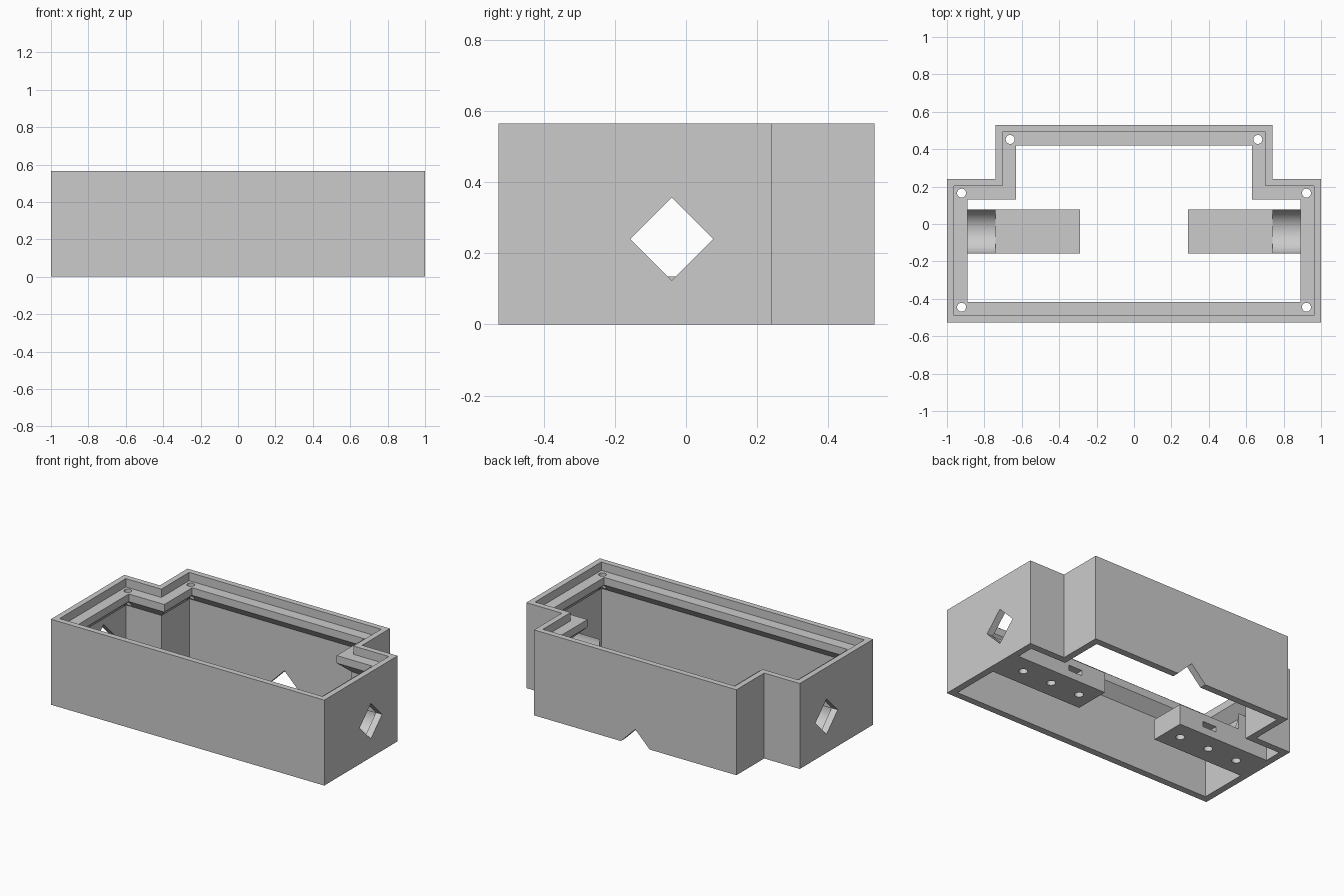
import bpy, bmesh, math
from mathutils import Matrix, Vector

cube = bpy.data.objects.get("Cube")
if cube:
    bpy.data.objects.remove(cube)

grey = bpy.data.materials.new("plain_grey")
grey.use_nodes = True
colour = (0.6, 0.6, 0.6, 1)
grey.diffuse_color = colour
grey.node_tree.nodes["Principled BSDF"].inputs["Base Color"].default_value = colour

HEIGHT = 0.565
AXIS_Y, AXIS_Z = -0.04, 0.24      # axis of the side openings and saddles
SADDLE_R = 0.117


def finish(bm, name):
    bmesh.ops.recalc_face_normals(bm, faces=bm.faces)
    mesh = bpy.data.meshes.new(name)
    bm.to_mesh(mesh)
    bm.free()
    mesh.materials.append(grey)
    obj = bpy.data.objects.new(name, mesh)
    bpy.context.collection.objects.link(obj)
    return obj


def prism(name, points, offset):
    """Extrude a closed polygon by an offset vector."""
    bm = bmesh.new()
    face = bm.faces.new([bm.verts.new(p) for p in points])
    new = bmesh.ops.extrude_face_region(bm, geom=[face])["geom"]
    verts = [v for v in new if isinstance(v, bmesh.types.BMVert)]
    bmesh.ops.translate(bm, verts=verts, vec=offset)
    return finish(bm, name)


def box(name, centre, size):
    bm = bmesh.new()
    bmesh.ops.create_cube(bm, size=1, matrix=Matrix.Translation(centre) @ Matrix.Diagonal((*size, 1)))
    return finish(bm, name)


def rod(name, centre, radius, length, axis="Z", segments=24):
    turn = Matrix.Rotation(math.pi / 2, 4, "Y") if axis == "X" else Matrix()
    bm = bmesh.new()
    bmesh.ops.create_cone(bm, cap_ends=True, segments=segments, radius1=radius, radius2=radius,
                          depth=length, matrix=Matrix.Translation(centre) @ turn)
    return finish(bm, name)


def cut(obj, cutters):
    bpy.context.view_layer.objects.active = obj
    for cutter in cutters:
        cutter.hide_render = True
        mod = obj.modifiers.new("cut", "BOOLEAN")
        mod.operation, mod.solver, mod.object = "DIFFERENCE", "EXACT", cutter
        bpy.ops.object.modifier_apply(modifier=mod.name)
        bpy.data.objects.remove(cutter)


def footprint(inset):
    """Stepped outline of the enclosure, moved inwards."""
    wide, narrow = 1 - inset, 0.74 - inset
    front, step, back = -0.527 + inset, 0.24 - inset, 0.53 - inset
    half = [(wide, front), (wide, step), (narrow, step), (narrow, back)]
    return half + [(-x, y) for x, y in reversed(half)]


# Enclosure: wall section (inset, height) swept round the footprint
section = [(0, 0), (0, HEIGHT), (0.038, HEIGHT), (0.038, 0.51),
           (0.11, 0.51), (0.11, 0.46), (0.045, 0.395), (0.045, 0)]
bm = bmesh.new()
rings = [[bm.verts.new((x, y, z)) for x, y in footprint(inset)] for inset, z in section]
for i, ring in enumerate(rings):
    upper = rings[(i + 1) % len(rings)]
    for j in range(len(ring)):
        k = (j + 1) % len(ring)
        bm.faces.new((ring[j], ring[k], upper[k], upper[j]))
enclosure = finish(bm, "enclosure")

cutters = []
# Lid screw holes through the ledge
for x, y in [(0.922, -0.445), (0.922, 0.165), (0.662, 0.452)]:
    for side in (1, -1):
        cutters.append(rod("screw_hole", (side * x, y, 0.45), 0.024, 0.25))
# Diamond openings in both side walls
for side in (1, -1):
    cutters.append(rod("diamond_opening", (side, AXIS_Y, AXIS_Z), 0.117, 0.2, "X", 4))
# Triangular notch at the foot of the back wall
notch = [(-0.125, 0.4, -0.02), (0.125, 0.4, -0.02), (0, 0.4, 0.105)]
cutters.append(prism("notch", notch, Vector((0, 0.2, 0))))
cut(enclosure, cutters)

# Mounting blocks with a round saddle next to each side wall
width = 0.236
for side, name in ((1, "left_mounting_block"), (-1, "right_mounting_block")):
    outline = [(0.29, 0), (0.956, 0), (0.956, AXIS_Z), (0.74, AXIS_Z), (0.74, 0.135), (0.29, 0.135)]
    points = [(side * x, AXIS_Y - width / 2, z) for x, z in outline]
    block = prism(name, points, Vector((0, width, 0)))
    cutters = [rod("saddle", (side * 0.87, AXIS_Y, AXIS_Z), SADDLE_R, 0.26, "X", 64),
               box("tie_slot", (side * 0.517, AXIS_Y, 0.067), (0.1, 0.4, 0.035))]
    for x in (0.82, 0.605, 0.39):
        cutters.append(rod("blind_hole", (side * x, AXIS_Y, 0), 0.027, 0.18))
    cut(block, cutters)

# Smooth round surfaces, keep the edges crisp
for obj in bpy.context.scene.objects:
    obj.select_set(obj.type == "MESH")
bpy.ops.object.shade_smooth_by_angle(angle=math.radians(30))
